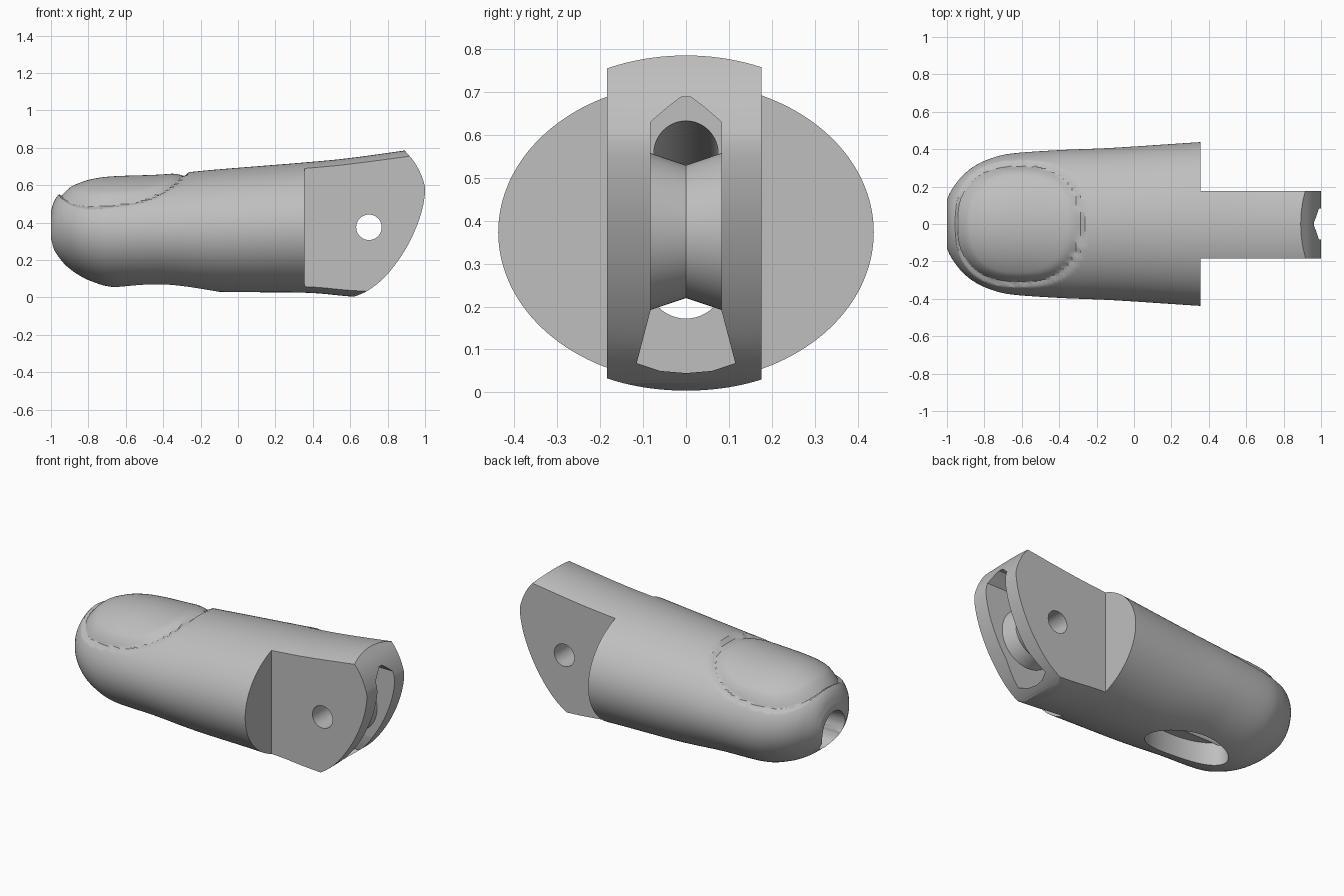
import bpy, bmesh, math
from mathutils import Vector

if "Cube" in bpy.data.objects:
    bpy.data.objects.remove(bpy.data.objects["Cube"])

grey = bpy.data.materials.new("plain grey")
grey.use_nodes = True
grey.diffuse_color = (0.52, 0.52, 0.52, 1)
grey.node_tree.nodes["Principled BSDF"].inputs["Base Color"].default_value = (0.52, 0.52, 0.52, 1)


def make(name, bm):
    bmesh.ops.recalc_face_normals(bm, faces=bm.faces)
    mesh = bpy.data.meshes.new(name)
    bm.to_mesh(mesh)
    bm.free()
    mesh.materials.append(grey)
    ob = bpy.data.objects.new(name, mesh)
    bpy.context.collection.objects.link(ob)
    return ob


def loft(name, rings):
    """Skin closed rings of points and cap both ends."""
    bm = bmesh.new()
    rows = [[bm.verts.new(p) for p in ring] for ring in rings]
    n = len(rows[0])
    for a, b in zip(rows, rows[1:]):
        for i in range(n):
            j = (i + 1) % n
            bm.faces.new((a[i], a[j], b[j], b[i]))
    bm.faces.new(rows[0])
    bm.faces.new(rows[-1])
    return make(name, bm)


def rod(name, start, end, r1, r2=None, sides=48):
    """Round bar or cone between two points."""
    start, end = Vector(start), Vector(end)
    q = (end - start).to_track_quat('Z', 'Y')
    ang = [2 * math.pi * i / sides for i in range(sides)]
    return loft(name, [[c + q @ Vector((r * math.cos(a), r * math.sin(a), 0)) for a in ang]
                       for c, r in ((start, r1), (end, r2 or r1))])


def spline(points, steps):
    """Catmull-Rom curve through points of any dimension."""
    pts = [points[0]] + list(points) + [points[-1]]
    out = []
    for p0, p1, p2, p3 in zip(pts, pts[1:], pts[2:], pts[3:]):
        for k in range(steps):
            t = k / steps
            out.append([b + 0.5 * t * (c - a + t * (2*a - 5*b + 4*c - d + t * (3*b - 3*c + d - a)))
                        for a, b, c, d in zip(p0, p1, p2, p3)])
    return out + [list(points[-1])]


def apply(target, tool, operation='DIFFERENCE'):
    tool.hide_render = True
    mod = target.modifiers.new(tool.name, 'BOOLEAN')
    mod.operation, mod.object, mod.solver = operation, tool, 'MANIFOLD'
    bpy.context.view_layer.objects.active = target
    bpy.ops.object.modifier_apply(modifier=mod.name)
    bpy.data.objects.remove(tool)


# Nail: sunken plate with a rim that steps down sharply from the skin
def nail_depth(x, y):
    u, v = abs(x + 0.615) / 0.335, abs(y) / 0.332
    m = (u ** 2.5 + v ** 2.5) ** 0.4
    if m >= 1.02:
        return 0
    if m > 0.98:
        return 0.02 * (1.02 - m) / 0.04
    return 0.02 * max(0, (m - 0.8) / 0.18) ** 1.5


# Fingertip body: x, bottom, top, half width
sections = [(-1, .27, .46, .13), (-.985, .235, .51, .165), (-.96, .205, .548, .205),
            (-.92, .17, .578, .255), (-.86, .125, .607, .305), (-.78, .085, .633, .345),
            (-.66, .055, .648, .376), (-.4, .05, .658, .395), (-.1, .03, .685, .408),
            (.36, .025, .722, .438), (.62, .004, .748, .45), (1.05, -.02, .808, .46)]
SIDES = 192
rings = []
for x, low, high, w in spline(sections, 12):
    ring = []
    for i in range(SIDES):
        a = 2 * math.pi * i / SIDES
        y, h = w * math.cos(a), (high - low) / 2
        d = nail_depth(x, y) if math.sin(a) > 0 else 0
        ring.append((x, y - d * math.cos(a), (low + high) / 2 + (h - d) * math.sin(a)))
    rings.append(ring)
body = loft("fingertip_body", rings)

# Flat cheeks of the hinge tongue
for side in (-1, 1):
    y0, y1 = sorted((side * 0.18 - 0.004, side * 0.7))
    apply(body, loft("cheek_cutter", [[(x, y0, -.3), (x, y1, -.3), (x, y1, 1.2), (x, y0, 1.2)]
                                      for x in (0.355, 1.3)]))

# Rounded end of the tongue
nose = spline([(.61, 0), (.7, .04), (.8, .125), (.9, .265), (.97, .42),
               (1, .56), (.985, .64), (.945, .72), (.89, .787)], 6)
outline = [(.59, -.2)] + nose + [(.83, .9), (1.4, .9), (1.4, -.2)]
apply(body, loft("nose_cutter", [[(x, y, z) for x, z in outline] for y in (-.6, .6)]))

# Tongue slot with an arched roof and a flared floor
half = [(.115, .068), (.083, .19), (.083, .63), (.04, .667), (.012, .688)]
slot = half + [(-y, z) for y, z in reversed(half)] + [(-.06, .05), (0, .045), (.06, .05)]
apply(body, loft("slot_cutter", [[(x, y, z) for y, z in slot] for x in (.43, 1.3)]))

# Waisted hub across the slot
hub_profile = [(-.1, .183), (-.083, .183), (0, .155), (.083, .183), (.1, .183)]
hub = loft("pin_hub", [[(.7 + r * math.cos(k * math.pi / 32), y, .375 + r * math.sin(k * math.pi / 32))
                        for k in range(64)] for y, r in hub_profile])
apply(body, hub, 'UNION')

# Pin hole, cord tunnels and tip opening
apply(body, rod("pin_hole", (.7, -.5, .375), (.7, .5, .375), .068))
apply(body, rod("lower_tunnel", (.48, 0, .262), (-1.1, 0, .262), .09))
apply(body, rod("upper_tunnel", (.48, 0, .565), (-.9, 0, .34), .075))
apply(body, rod("tip_opening", (-.86, 0, .31), (-1.06, 0, .31), .095, .115))

# Oval window under the pad
oval = [(-.38 + .28 * math.cos(k * math.pi / 32), .14 * math.sin(k * math.pi / 32)) for k in range(64)]
apply(body, loft("pad_window", [[(x, y, z) for x, y in oval] for z in (-.1, .2)]))

bpy.ops.object.select_all(action='DESELECT')
body.select_set(True)
bpy.context.view_layer.objects.active = body
bpy.ops.object.shade_smooth_by_angle(angle=math.radians(30))
